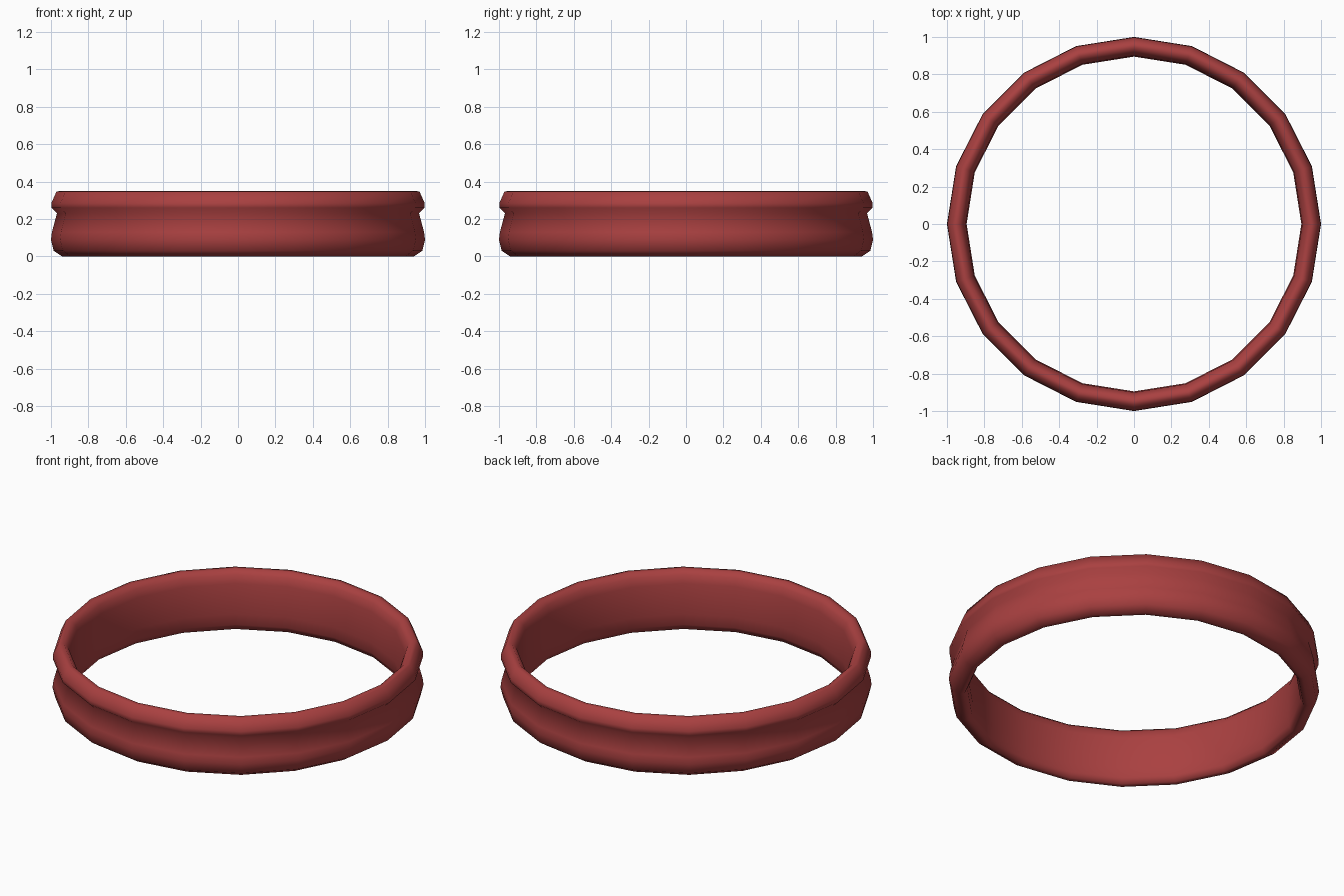
import bpy, bmesh, math
from mathutils import Vector

cube = bpy.data.objects.get("Cube")
if cube:
    bpy.data.objects.remove(cube, do_unlink=True)

SIDES = 20

# One red for the whole band
red = bpy.data.materials.new("muted_red")
red.use_nodes = True
red.diffuse_color = (0.40, 0.052, 0.052, 1)
red.node_tree.nodes["Principled BSDF"].inputs["Base Color"].default_value = red.diffuse_color

# Closed cross-section (radius, height): wide lower body, groove, rolled upper lip, inner wall
section = [
    (0.94, 0.0), (0.985, 0.03), (1.0, 0.09), (0.995, 0.13), (0.968, 0.23),
    (0.998, 0.26), (0.998, 0.285), (0.97, 0.348), (0.94, 0.35),
    (0.915, 0.325), (0.90, 0.28), (0.895, 0.10), (0.90, 0.035), (0.915, 0.003),
]

# Spin the section around the vertical axis
bm = bmesh.new()
verts = [bm.verts.new((r, 0, z)) for r, z in section]
edges = [bm.edges.new((a, b)) for a, b in zip(verts, verts[1:] + verts[:1])]
bmesh.ops.spin(bm, geom=verts + edges, cent=Vector(), axis=Vector((0, 0, 1)),
               angle=math.tau, steps=SIDES)
bmesh.ops.remove_doubles(bm, verts=bm.verts, dist=0.0005)
bmesh.ops.recalc_face_normals(bm, faces=bm.faces)
for face in bm.faces:
    face.smooth = True

mesh = bpy.data.meshes.new("ring_band")
bm.to_mesh(mesh)
bm.free()
mesh.materials.append(red)
band = bpy.data.objects.new("ring_band", mesh)
bpy.context.collection.objects.link(band)
